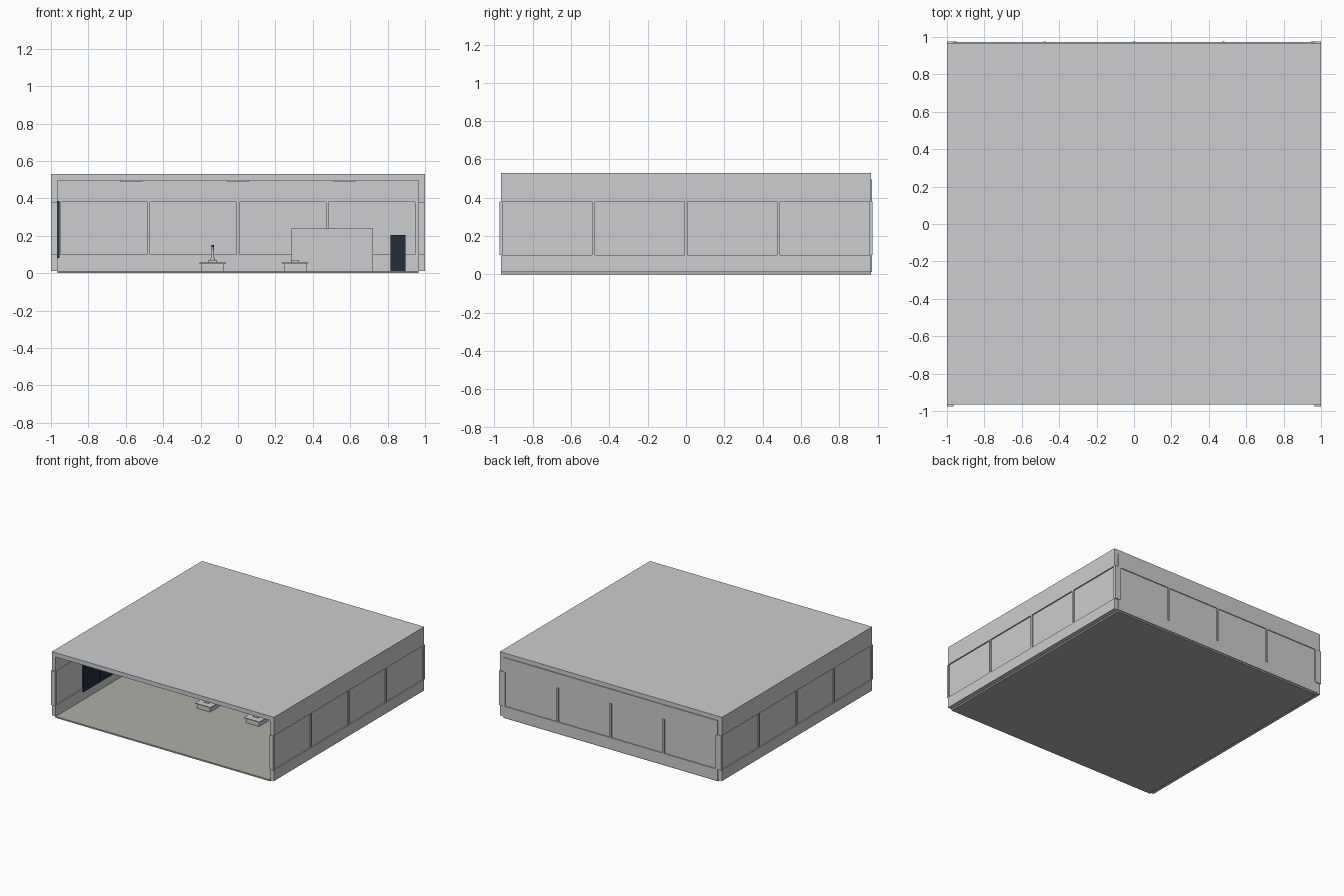
import bpy
import bmesh
import math

if "Cube" in bpy.data.objects:
    bpy.data.objects.remove(bpy.data.objects["Cube"])


def material(name, rgb):
    m = bpy.data.materials.new(name)
    m.diffuse_color = (*rgb, 1)
    m.use_nodes = True
    m.node_tree.nodes["Principled BSDF"].inputs["Base Color"].default_value = m.diffuse_color
    return m


WALL = material("light grey wall", (0.60, 0.61, 0.625))
FLOOR = material("warm grey floor", (0.44, 0.425, 0.39))
DARK = material("dark navy", (0.017, 0.027, 0.048))
LAMP = material("white lamp", (0.85, 0.85, 0.82))


def boxes(name, spans, mat):
    """One object made of boxes given as (x0, x1, y0, y1, z0, z1)."""
    bm = bmesh.new()
    for x0, x1, y0, y1, z0, z1 in spans:
        vs = bmesh.ops.create_cube(bm, size=1)["verts"]
        for v in vs:
            v.co.x = x1 if v.co.x > 0 else x0
            v.co.y = y1 if v.co.y > 0 else y0
            v.co.z = z1 if v.co.z > 0 else z0
    me = bpy.data.meshes.new(name)
    bm.to_mesh(me)
    bm.free()
    me.materials.append(mat)
    ob = bpy.data.objects.new(name, me)
    bpy.context.collection.objects.link(ob)
    return ob


def cylinder(name, r0, r1, x, y, z0, z1, mat):
    bpy.ops.mesh.primitive_cone_add(vertices=16, radius1=r0, radius2=r1, depth=z1 - z0,
                                    location=(x, y, (z0 + z1) / 2))
    ob = bpy.context.object
    ob.name = name
    ob.data.materials.append(mat)
    bpy.ops.object.shade_smooth_by_angle(angle=math.radians(40))


Z0, Z1, SILL, HEAD, TOP = 0.012, 0.495, 0.10, 0.38, 0.53
PANES = 4


def window_band(half):
    """Spans along a wall: mullion bars and pane extents."""
    bar = 0.015
    inner = half - 0.018
    w = (2 * inner - bar * (PANES - 1)) / PANES
    panes = [(-inner + i * (w + bar), -inner + i * (w + bar) + w) for i in range(PANES)]
    edges = [-half] + [e for p in panes for e in p] + [half]
    bars = [(edges[i], edges[i + 1]) for i in range(0, len(edges), 2)]
    return bars, panes


# floor and roof
boxes("floor", [(-0.965, 0.965, -0.965, 0.965, 0, Z0)], FLOOR)
boxes("roof", [(-1, 1, -0.965, 0.965, Z1, TOP)], WALL)

# side walls with window frames and recessed panes
for side, s in (("left", -1), ("right", 1)):
    a, b = sorted((0.965 * s, s))
    bars, panes = window_band(0.975)
    boxes(side + "_wall", [(a, b, -0.965, 0.965, Z0, SILL),
                           (a, b, -0.965, 0.965, HEAD, Z1)], WALL)
    boxes(side + "_window_frame", [(a, b, p, q, SILL, HEAD) for p, q in bars], WALL)
    g, h = sorted((0.975 * s, 0.99 * s))
    boxes(side + "_window_panes", [(g, h, p, q, SILL, HEAD) for p, q in panes], WALL)

# back wall, standing slightly proud of the roof edge
bars, panes = window_band(0.965)
boxes("back_wall", [(-0.965, 0.965, 0.94, 0.972, Z0, SILL),
                    (-0.965, 0.965, 0.94, 0.972, HEAD, Z1)], WALL)
boxes("back_window_frame", [(p, q, 0.94, 0.975, SILL, HEAD) for p, q in bars], WALL)
boxes("back_window_panes", [(p, q, 0.95, 0.965, SILL, HEAD) for p, q in panes], WALL)

# ceiling lamps in rows
boxes("ceiling_lamps", [(x - 0.06, x + 0.06, y - 0.06, y + 0.06, 0.489, Z1)
                        for x in (-0.57, 0, 0.57) for y in (-0.5, 0, 0.5)], LAMP)

# dark screens on the left wall
boxes("wall_screens", [(-0.965, -0.955, -0.62 + 0.21 * i, -0.415 + 0.21 * i, 0.08, 0.387)
                       for i in range(4)], DARK)

# two low display stands
for n, x in enumerate((-0.135, 0.305)):
    boxes(f"display_stand_{n + 1}", [(x - 0.06, x + 0.06, -0.25, -0.13, Z0, 0.05),
                                     (x - 0.07, x + 0.07, -0.26, -0.12, 0.05, 0.056)], WALL)
    boxes(f"exhibit_base_{n + 1}", [(x - 0.022, x + 0.022, -0.212, -0.168, 0.056, 0.07)], WALL)
cylinder("exhibit_collar", 0.012, 0.010, -0.135, -0.19, 0.07, 0.085, WALL)
cylinder("exhibit_stem", 0.007, 0.006, -0.135, -0.19, 0.085, 0.14, WALL)
cylinder("exhibit_tip", 0.008, 0.008, -0.135, -0.19, 0.14, 0.152, DARK)

# counter and dark cabinet towards the back
boxes("counter", [(0.287, 0.722, 0.45, 0.65, Z0, 0.238)], WALL)
boxes("dark_cabinet", [(0.815, 0.895, 0.45, 0.53, Z0, 0.205)], DARK)
